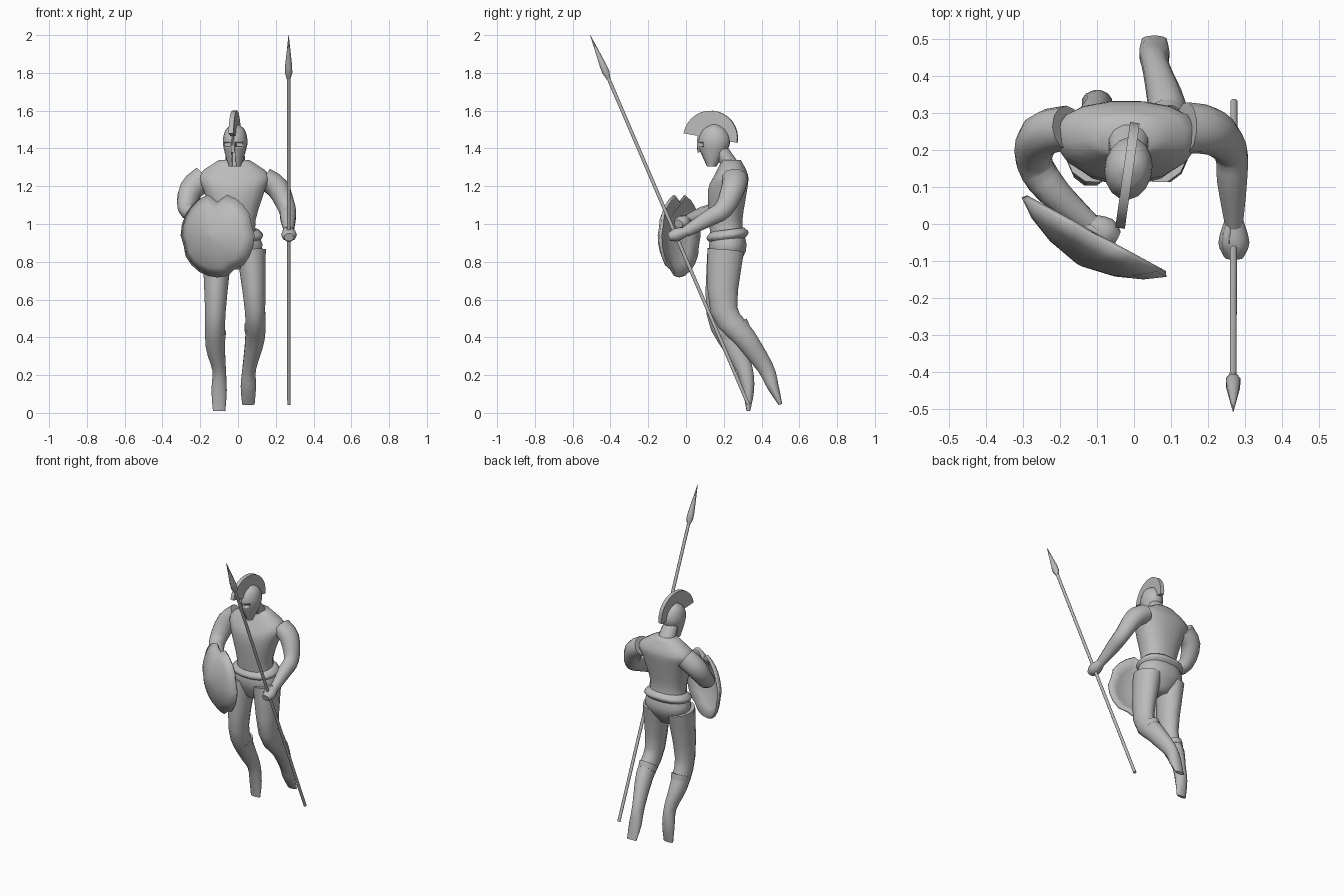
import bpy, bmesh, math
from mathutils import Vector, Matrix

if "Cube" in bpy.data.objects:
    bpy.data.objects.remove(bpy.data.objects["Cube"])

GREY = (0.5, 0.5, 0.5, 1)
UP = Vector((0, 0, 1))
ACROSS = Vector((1, 0, 0))
material = bpy.data.materials.new("stone grey")
material.use_nodes = True
material.diffuse_color = GREY
material.node_tree.nodes["Principled BSDF"].inputs["Base Color"].default_value = GREY


def finish(name, bm, angle=60):
    """Turn a bmesh into a named, shaded object."""
    bmesh.ops.recalc_face_normals(bm, faces=bm.faces)
    mesh = bpy.data.meshes.new(name)
    bm.to_mesh(mesh)
    bm.free()
    mesh.materials.append(material)
    ob = bpy.data.objects.new(name, mesh)
    bpy.context.collection.objects.link(ob)
    bpy.ops.object.select_all(action="DESELECT")
    ob.select_set(True)
    bpy.context.view_layer.objects.active = ob
    bpy.ops.object.shade_smooth_by_angle(angle=math.radians(angle))
    return ob


def bridge(bm, first, second):
    """Join two closed loops of vertices with quads."""
    count = len(first)
    for k in range(count):
        n = (k + 1) % count
        bm.faces.new((first[k], first[n], second[n], second[k]))


def smooth_rows(rows, steps):
    """Pass a smooth curve through rows of numbers."""
    rows = [Vector(row) for row in rows]
    result = []
    for i in range(len(rows) - 1):
        start, end = rows[i], rows[i + 1]
        leave = (end - rows[max(i - 1, 0)]) / 2
        arrive = (rows[min(i + 2, len(rows) - 1)] - start) / 2
        for s in range(steps):
            t = s / steps
            ease = t * t * (3 - 2 * t)
            result.append(start.lerp(end, ease) + leave * t * (1 - t) ** 2 - arrive * t * t * (1 - t))
    return result + [rows[-1]]


def tube(name, centres, sizes, sides=12, across=ACROSS, axis=None, power=2, steps=3):
    """Loft rounded cross-sections, sized (half width, half depth), along a path."""
    bm = bmesh.new()
    path = smooth_rows(centres, steps)
    sizes = smooth_rows(sizes, steps)
    last = len(path) - 1
    loops = []
    for i, (centre, size) in enumerate(zip(path, sizes)):
        along = axis or (path[min(i + 1, last)] - path[max(i - 1, 0)]).normalized()
        u = (across - along * across.dot(along)).normalized()
        v = along.cross(u)
        loop = []
        for k in range(sides):
            turn = math.tau * (k + 0.5) / sides
            c, s = (math.copysign(abs(w) ** (2 / power), w) for w in (math.cos(turn), math.sin(turn)))
            loop.append(bm.verts.new(centre + u * c * size.x + v * s * size.y))
        loops.append(loop)
    for first, second in zip(loops, loops[1:]):
        bridge(bm, first, second)
    bm.faces.new(loops[0])
    bm.faces.new(loops[-1])
    return finish(name, bm)


def stack(name, x, rows, axis=UP, power=2):
    """Loft level sections from rows of (height, y, half width, half depth)."""
    centres = [(x, y, z) for z, y, width, depth in rows]
    return tube(name, centres, [row[2:] for row in rows], sides=16, axis=axis, power=power)


# Trunk
BODY_X = -.02
stack("torso", BODY_X, [(.93, .22, .12, .09), (1.02, .21, .115, .09), (1.18, .22, .165, .105),
                        (1.26, .24, .19, .09), (1.34, .24, .08, .05)], power=2.4)
stack("pelvis", BODY_X, [(.76, .21, .05, .05), (.86, .22, .15, .1), (.95, .22, .13, .09)], power=2.3)
tilted = Vector((0, -.13, 1)).normalized()
stack("belt", BODY_X, [(.91, .22, .13, .09), (.94, .22, .155, .115), (.97, .22, .13, .09)], tilted, 2.3)

# Legs: hip, knee, calf, ankle and pointed toe share one set of thicknesses
LEG = [(.08, .1), (.056, .075), (.053, .062), (.037, .045), (.042, .032), (.034, .01)]
legs = {
    "left": [(.07, .21, .86), (.09, .2, .55), (.09, .31, .4), (.06, .42, .24), (.055, .46, .14), (.055, .5, .045)],
    "right": [(-.11, .21, .86), (-.12, .18, .53), (-.12, .25, .36), (-.1, .31, .23), (-.1, .33, .12), (-.1, .33, .01)],
}
for label, joints in legs.items():
    tube(label + "_leg", joints, LEG)
    knee, calf = Vector(joints[1]), Vector(joints[2])
    tube(label + "_greave_cuff", [knee.lerp(calf, .6), knee.lerp(calf, .8)], [(.058, .07), (.055, .062)], steps=1)

# Arms: shoulder, upper arm, elbow, forearm and wrist, then a fist with a thumb
ARM = [(.06, .07), (.06, .065), (.046, .052), (.042, .045), (.025, .03)]
FIST = [(.024, .026), (.036, .042), (.022, .026)]
arms = {
    "left": ([(.14, .26, 1.24), (.21, .25, 1.19), (.26, .2, 1.08), (.265, .12, 1.03), (.27, 0, .96)],
             (.27, -.09, .93), ACROSS),
    "right": ([(-.18, .26, 1.24), (-.25, .24, 1.18), (-.27, .17, 1.08), (-.22, .09, 1.05), (-.12, 0, 1.02)],
              (-.05, -.04, 1), Vector((.7, .7, 0))),
}
for label, (joints, tip, across) in arms.items():
    if label == "right":
        across = Vector((.7, -.7, .3))
    tube(label + "_arm", joints, ARM, across=across)
    wrist, tip = Vector(joints[-1]), Vector(tip)
    wrist = wrist.lerp(tip, -.1)
    palm = wrist.lerp(tip, .6)
    tube(label + "_fist", [wrist, palm, tip], FIST, sides=10, across=UP)
    lift = Vector((-.02, 0, .025))
    tube(label + "_thumb", [wrist + lift / 2, palm + lift, tip + lift / 2],
         [(.01, .01), (.013, .013), (.008, .008)], sides=6, across=UP)

# Neck and helmet
HEAD = Vector((-.015, .15, 0))
tube("neck", [(HEAD.x, .25, 1.29), (HEAD.x, .16, 1.43)], [(.06, .055), (.045, .045)], axis=UP)
helmet = stack("helmet", HEAD.x, [(1.305, .135, .033, .025), (1.38, .145, .055, .068), (1.44, .15, .065, .085),
                                  (1.5, .15, .05, .06), (1.53, .15, .01, .01)])


def carve(centre, size):
    """Cut a box-shaped opening into the helmet."""
    bm = bmesh.new()
    bmesh.ops.create_cube(bm, size=1, matrix=Matrix.Translation(centre) @ Matrix.Diagonal((*size, 1)))
    cutter = finish("opening_cutter", bm)
    cut = helmet.modifiers.new("opening", "BOOLEAN")
    cut.operation = "DIFFERENCE"
    cut.solver = "EXACT"
    cut.object = cutter
    bpy.context.view_layer.objects.active = helmet
    bpy.ops.object.modifier_apply(modifier=cut.name)
    bpy.data.objects.remove(cutter)


# Eye openings, face slot and nose guard
for side in (-1, 1):
    carve((HEAD.x + side * .03, .08, 1.42), (.034, .05, .02))
carve((HEAD.x, .09, 1.34), (.02, .06, .1))
nose = tube("nose_guard", [(HEAD.x, .07, 1.47), (HEAD.x, .066, 1.43), (HEAD.x, .07, 1.38)],
            [(.006, .008), (.008, .01), (.012, .01)], sides=6)

# Crest: a thick half ring over the helmet
bm = bmesh.new()
hub = Vector((HEAD.x, .13, 1.455))
arcs = []
for degrees in range(-10, 171, 12):
    turn = math.radians(degrees)
    spoke = Vector((0, math.cos(turn), math.sin(turn)))
    corners = ((.05, -1), (.145, -1), (.145, 1), (.05, 1))
    arcs.append([bm.verts.new(hub + spoke * reach + ACROSS * side * .013) for reach, side in corners])
for first, second in zip(arcs, arcs[1:]):
    bridge(bm, first, second)
bm.faces.new(arcs[0])
bm.faces.new(arcs[-1])
crest = finish("crest", bm, 40)

# Turn the head slightly to its right
turned = Matrix.Translation(HEAD) @ Matrix.Rotation(math.radians(-8), 4, "Z") @ Matrix.Translation(-HEAD)
for part in (helmet, nose, crest):
    part.data.transform(turned)

# Shield: a battered shallow dome with notches in its rim
bm = bmesh.new()
SEGMENTS = 24
RADIUS = .223
outward = Vector((-.48, -.88, 0)).normalized()
along = UP.cross(outward)
centre = Vector((-.108, -.036, .94))
notches = {6: .8, 1: .95, 13: .95, 20: .93}
previous = None
for share, height in ((.04, .085), (.45, .066), (.77, .036), (1, 0)):
    ring = []
    for k in range(SEGMENTS):
        turn = math.tau * k / SEGMENTS
        reach = RADIUS * share * (notches.get(k, 1) if share > .7 else 1)
        ring.append(bm.verts.new(centre + (along * math.cos(turn) + UP * math.sin(turn)) * reach + outward * height))
    if previous:
        bridge(bm, previous, ring)
    else:
        bm.faces.new(ring)
    previous = ring
shield = finish("shield", bm, 30)
rim = shield.modifiers.new("thickness", "SOLIDIFY")
rim.thickness = .016
rim.offset = -1

# Spear leaning forward through the left fist
butt, socket, point = Vector((.27, .33, .045)), Vector((.268, -.41, 1.77)), Vector((.268, -.507, 2))
tube("spear_shaft", [butt, socket], [(.01, .01)] * 2, sides=8, steps=1)
tube("spear_head", [socket, socket.lerp(point, .14), socket.lerp(point, .28), point],
     [(.011, .011), (.021, .021), (.02, .02), (.001, .001)], sides=8, steps=1)
